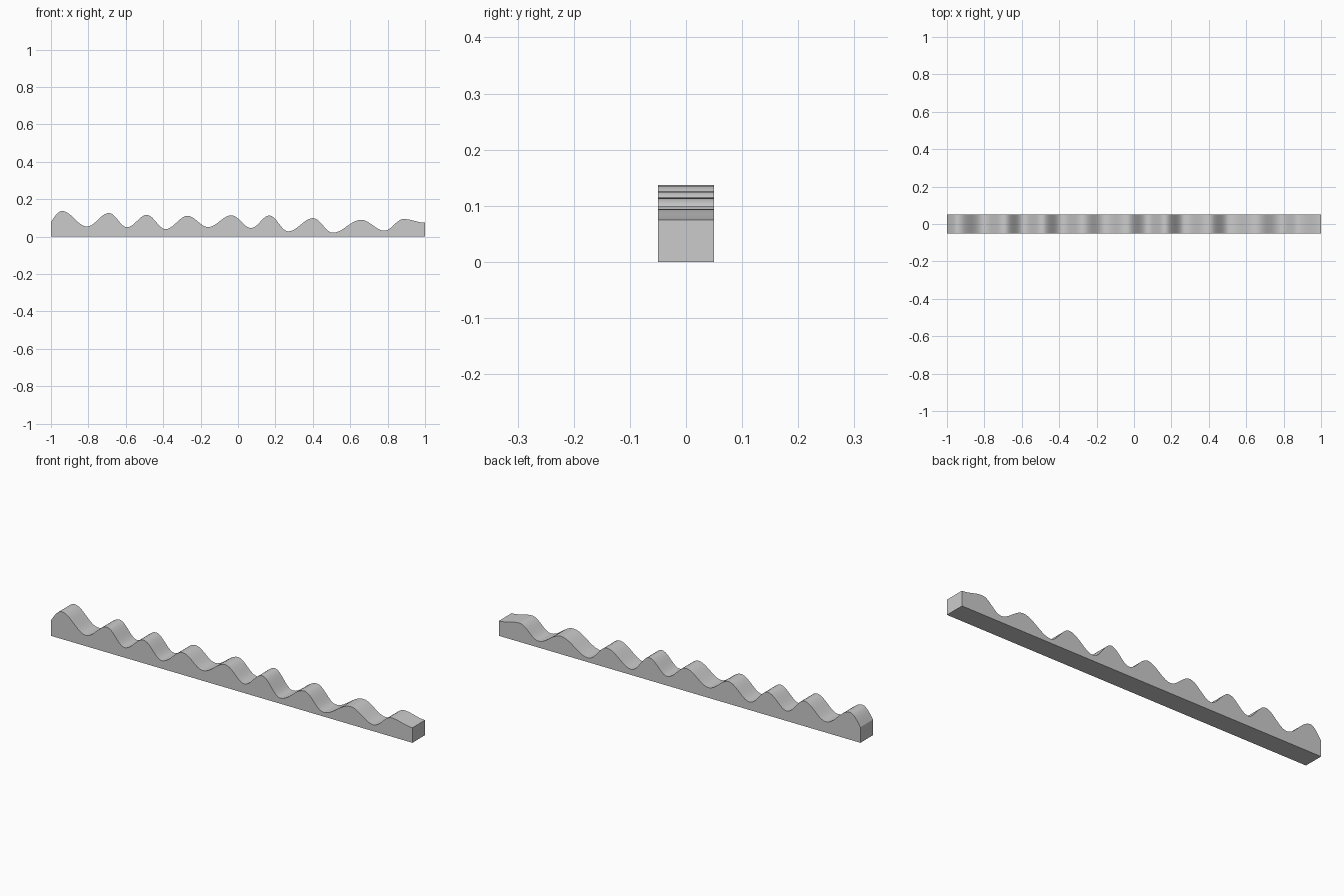
import bpy, bmesh, math

if "Cube" in bpy.data.objects:
    bpy.data.objects.remove(bpy.data.objects["Cube"])

HALF_DEPTH = 0.05
STEPS = 10

# Alternating crests and troughs of the wavy top (x, z), read left to right
KEYS = [(-0.94, 0.137), (-0.808, 0.054), (-0.69, 0.126), (-0.593, 0.05),
        (-0.488, 0.116), (-0.387, 0.04), (-0.27, 0.111), (-0.16, 0.051),
        (-0.035, 0.114), (0.07, 0.046), (0.168, 0.113), (0.268, 0.028),
        (0.402, 0.099), (0.507, 0.021), (0.658, 0.09), (0.783, 0.032),
        (0.885, 0.094), (1.0, 0.075)]


def wave_profile():
    # Rounded left shoulder rising to the first crest
    (x1, z1), z0 = KEYS[0], 0.078
    pts = []
    for i in range(STEPS):
        t = i / STEPS
        pts.append((-1 + (x1 + 1) * t, z0 + (z1 - z0) * math.sin(t * math.pi / 2)))
    # Eased slopes between crests and troughs
    for (xa, za), (xb, zb) in zip(KEYS, KEYS[1:]):
        for i in range(STEPS):
            t = i / STEPS
            ease = (1 - math.cos(math.pi * t)) / 2
            pts.append((xa + (xb - xa) * t, za + (zb - za) * ease))
    pts.append(KEYS[-1])
    return pts


# Solid strip: wavy outline closed along the flat base, extruded in y
outline = [(-1, 0), (1, 0)] + wave_profile()[::-1]
bm = bmesh.new()
front = bm.faces.new([bm.verts.new((x, -HALF_DEPTH, z)) for x, z in outline])
ext = bmesh.ops.extrude_face_region(bm, geom=[front], use_keep_orig=True)
new_verts = [g for g in ext["geom"] if isinstance(g, bmesh.types.BMVert)]
bmesh.ops.translate(bm, verts=new_verts, vec=(0, 2 * HALF_DEPTH, 0))
bmesh.ops.recalc_face_normals(bm, faces=bm.faces[:])

mesh = bpy.data.meshes.new("wave_strip")
bm.to_mesh(mesh)
bm.free()
strip = bpy.data.objects.new("wave_strip", mesh)
bpy.context.collection.objects.link(strip)

# Smooth waves with crisp side edges
bpy.context.view_layer.objects.active = strip
strip.select_set(True)
bpy.ops.object.shade_smooth_by_angle(angle=math.radians(30))
